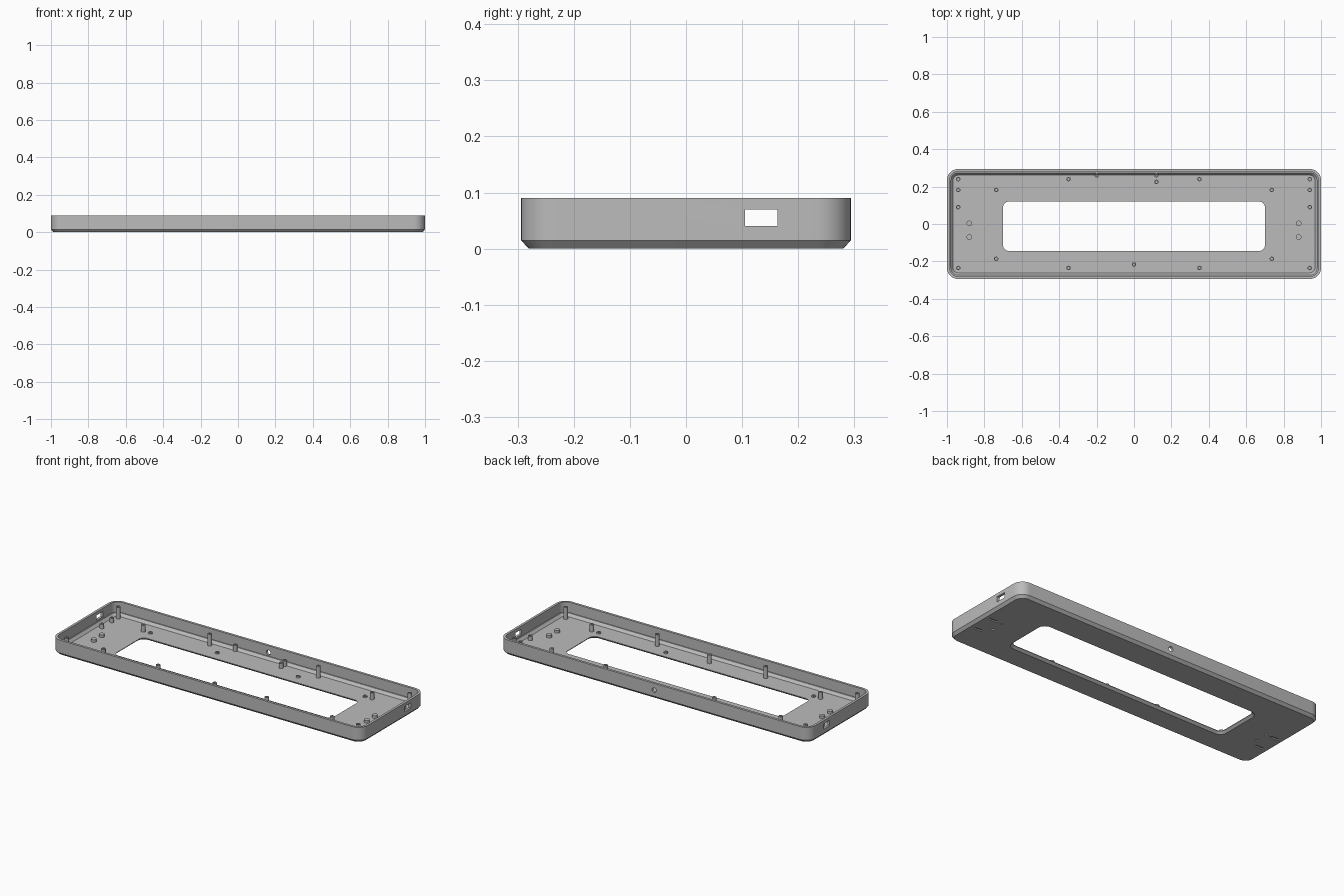
import bpy, bmesh, math
from mathutils import Matrix

if "Cube" in bpy.data.objects:
    bpy.data.objects.remove(bpy.data.objects["Cube"], do_unlink=True)

grey = bpy.data.materials.new("light grey plastic")
grey.use_nodes = True
grey.diffuse_color = (0.5, 0.5, 0.5, 1)
grey.node_tree.nodes["Principled BSDF"].inputs["Base Color"].default_value = (0.5, 0.5, 0.5, 1)

FLOOR = 0.015


def finish(name, bm):
    """Turn a bmesh into a grey object."""
    bmesh.ops.recalc_face_normals(bm, faces=bm.faces[:])
    mesh = bpy.data.meshes.new(name)
    bm.to_mesh(mesh)
    bm.free()
    mesh.materials.append(grey)
    obj = bpy.data.objects.new(name, mesh)
    bpy.context.collection.objects.link(obj)
    return obj


def smooth(obj):
    bpy.ops.object.select_all(action="DESELECT")
    obj.select_set(True)
    bpy.context.view_layer.objects.active = obj
    bpy.ops.object.shade_smooth_by_angle(angle=math.radians(30))


def rounded_loop(bm, hx, hy, r, z, cy=0.0, steps=8):
    """Ring of vertices around a rounded rectangle."""
    ring = []
    for k, (sx, sy) in enumerate([(1, 1), (-1, 1), (-1, -1), (1, -1)]):
        for i in range(steps + 1):
            a = (k + i / steps) * math.pi / 2
            ring.append(bm.verts.new((sx * (hx - r) + r * math.cos(a),
                                      cy + sy * (hy - r) + r * math.sin(a), z)))
    return ring


# Tray: a closed loft over the floor, walls, underside and window
bm = bmesh.new()
rings = []
for inset, z in [(0.033, FLOOR), (0.02, 0.03), (0.014, 0.03), (0.014, 0.09),
                 (0, 0.09), (0, FLOOR), (0.014, 0)]:
    rings.append(rounded_loop(bm, 1 - inset, 0.294 - inset, 0.06 - inset, z))
for grow, z in [(0.014, 0), (0, 0.012), (0, FLOOR)]:
    rings.append(rounded_loop(bm, 0.7 + grow, 0.132 + grow, 0.03 + grow, z, cy=-0.012))
for a, b in zip(rings, rings[1:] + rings[:1]):
    for i in range(len(a)):
        j = (i + 1) % len(a)
        bm.faces.new((a[i], a[j], b[j], b[i]))
tray = finish("tray", bm)

# Cutters for the side ports, rear hole, underside slots and pin holes
bm = bmesh.new()


def cut_box(centre, size):
    bmesh.ops.create_cube(bm, size=1, matrix=Matrix.Translation(centre) @ Matrix.Diagonal((*size, 1)))


def cut_round(centre, r, depth, rot=0):
    bmesh.ops.create_cone(bm, cap_ends=True, segments=20, radius1=r, radius2=r, depth=depth,
                          matrix=Matrix.Translation(centre) @ Matrix.Rotation(rot, 4, "X"))


for s in (-1, 1):
    cut_box((s, 0.134, 0.055), (0.1, 0.058, 0.03))
    for y in (-0.12, 0.0):
        cut_box((s * 0.935, y, 0), (0.05, 0.014, 0.014))
    for y in (-0.07, 0.0):
        cut_round((s * 0.88, y, 0), 0.007, 0.016)
cut_round((0, 0.29, 0.05), 0.014, 0.08, math.pi / 2)
cutter = finish("hole_cutter", bm)
cutter.hide_render = True
mod = tray.modifiers.new("holes", "BOOLEAN")
mod.operation, mod.solver, mod.object = "DIFFERENCE", "EXACT", cutter
bpy.context.view_layer.objects.active = tray
bpy.ops.object.modifier_apply(modifier=mod.name)
bpy.data.objects.remove(cutter, do_unlink=True)
smooth(tray)


def boss(name, x, y, top, r=0.012, hole=0.006):
    """Round post with an optional blind screw hole."""
    bm = bmesh.new()
    profile = [(r, FLOOR - 0.004), (r, top)]
    if hole:
        profile += [(hole, top), (hole, FLOOR + 0.001)]
    n, rings = 20, []
    for rad, z in profile:
        rings.append([bm.verts.new((x + rad * math.cos(i * math.tau / n),
                                    y + rad * math.sin(i * math.tau / n), z)) for i in range(n)])
    for a, b in zip(rings, rings[1:]):
        for i in range(n):
            j = (i + 1) % n
            bm.faces.new((a[i], a[j], b[j], b[i]))
    bm.faces.new(rings[0][::-1])
    bm.faces.new(rings[-1])
    smooth(finish(name, bm))


# Posts mirrored left and right
for side, s in (("left", 1), ("right", -1)):
    for end, y, y2 in (("front", -0.235, -0.186), ("back", 0.24, 0.182)):
        boss(f"{side}_{end}_corner_post", s * 0.94, y, 0.083)
        boss(f"{side}_{end}_middle_post", s * 0.35, y, 0.083)
        boss(f"{side}_{end}_window_post", s * 0.737, y2, 0.055)
        boss(f"{side}_{end}_window_ring", s * 0.692, y2, 0.022)
    for i, y in enumerate((0.09, 0.182)):
        boss(f"{side}_port_post_{i + 1}", s * 0.94, y, 0.04)
    for i, y in enumerate((-0.07, 0.003)):
        boss(f"{side}_pad_{i + 1}", s * 0.88, y, 0.03, r=0.015, hole=0)
    boss(f"{side}_back_inner_ring", s * 0.26, 0.182, 0.022)

# Single posts
boss("front_inner_ring", 0.26, -0.186, 0.022)
boss("front_centre_post", 0, -0.216, 0.065)
boss("back_post_1", -0.2, 0.26, 0.05)
boss("back_post_2", 0.12, 0.26, 0.045)
boss("back_post_3", 0.12, 0.225, 0.045)
